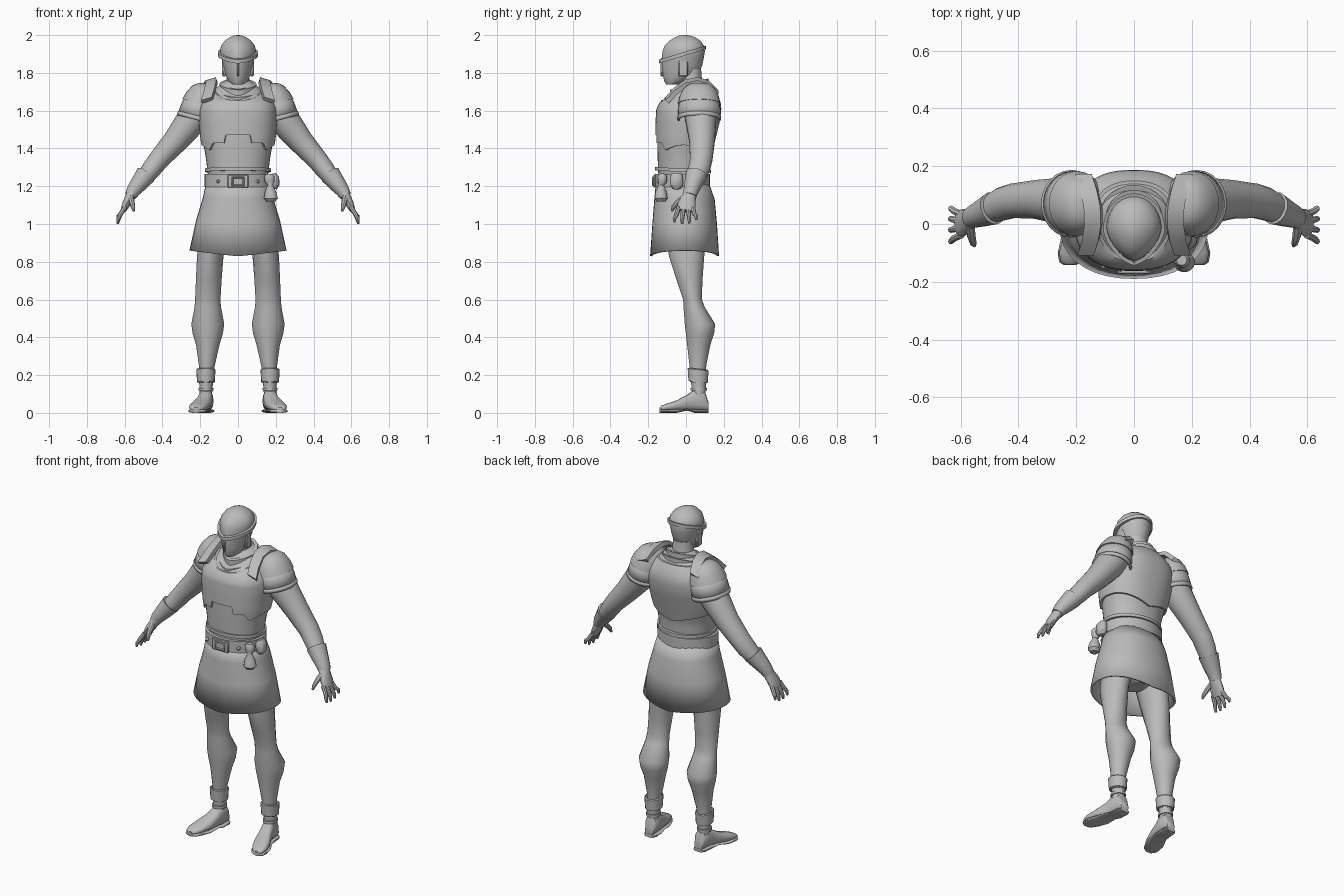
import bpy, bmesh, math
from mathutils import Vector

GREY = bpy.data.materials.new("warm_grey")
GREY.diffuse_color = (0.5, 0.5, 0.5, 1)


def spow(v, e):
    return math.copysign(abs(v) ** e, v)


def finish(name, bm, mirror=False, thick=0):
    bmesh.ops.recalc_face_normals(bm, faces=bm.faces)
    me = bpy.data.meshes.new(name)
    bm.to_mesh(me)
    bm.free()
    me.materials.append(GREY)
    ob = bpy.data.objects.new(name, me)
    bpy.context.collection.objects.link(ob)
    if thick:
        m = ob.modifiers.new("thickness", 'SOLIDIFY')
        m.thickness, m.offset = thick, -1
    if mirror:
        ob.modifiers.new("mirror", 'MIRROR')
    return ob


def loft(name, rings, cap=True, mirror=False, thick=0, loop=False):
    """Skin a list of equally sized point rings."""
    bm = bmesh.new()
    vs = [[bm.verts.new(p) for p in r] for r in rings]
    n = len(vs[0])
    pairs = list(zip(vs, vs[1:])) + ([(vs[-1], vs[0])] if loop else [])
    for a, b in pairs:
        for i in range(n):
            j = (i + 1) % n
            bm.faces.new((a[i], a[j], b[j], b[i]))
    if cap and not loop:
        bm.faces.new(vs[0])
        bm.faces.new(vs[-1])
    return finish(name, bm, mirror, thick)


def ring(z, rx, yf, yb, p=2, pf=None, cx=0, tilt=0, side=0, n=28):
    """Level oval between front yf and back yb; pf shapes the front half."""
    out = []
    for i in range(n):
        t = 2 * math.pi * i / n
        c, s = math.cos(t), math.sin(t)
        e = 2 / (pf if pf and s < 0 else p)
        x = cx + rx * spow(c, e)
        y = (yf + yb) / 2 + (yb - yf) / 2 * spow(s, e)
        out.append(Vector((x, y, z + tilt * y + side * abs(c))))
    return out


def band(name, z, h, rx, yf, yb, th, **k):
    """Closed strap of height h and thickness th."""
    def r(zz, o):
        return ring(zz, rx - o, yf + o, yb - o, **k)
    return loft(name, [r(z, 0), r(z + h, 0), r(z + h, th), r(z, th)], loop=True)


def tube(name, pts, n=14, mirror=True, cap=True, thick=0):
    """Limb through (x, y, z, radius, y_radius) points."""
    rings = []
    for i, q in enumerate(pts):
        a, b = pts[max(i - 1, 0)], pts[min(i + 1, len(pts) - 1)]
        d = (Vector(b[:3]) - Vector(a[:3])).normalized()
        v = (Vector((0, 1, 0)) - d * d.y).normalized()
        u = v.cross(d)
        rings.append([Vector(q[:3]) + u * q[3] * math.cos(2 * math.pi * k / n)
                      + v * q[4] * math.sin(2 * math.pi * k / n) for k in range(n)])
    return loft(name, rings, cap, mirror, thick)


def box(name, c, s, bevel=0.004, mirror=False):
    bm = bmesh.new()
    bmesh.ops.create_cube(bm, size=1)
    for v in bm.verts:
        v.co = Vector(c) + Vector([v.co[i] * s[i] for i in range(3)])
    bmesh.ops.bevel(bm, geom=bm.edges[:], offset=bevel, segments=1, affect='EDGES')
    return finish(name, bm, mirror)


# Torso: z, half width, front, back, squareness
BODY = [(1.2, .15, -.14, .105, 2.2), (1.28, .162, -.148, .115, 2.2), (1.35, .17, -.15, .12, 2.2),
        (1.45, .188, -.152, .145, 2.3), (1.55, .197, -.15, .17, 2.4), (1.61, .195, -.146, .176, 2.5),
        (1.65, .18, -.125, .172, 2.5), (1.69, .15, -.07, .152, 2.3), (1.73, .105, -.04, .125, 2.1),
        (1.76, .062, -.02, .098, 2)]


def body(z, i, off, n):
    z = min(max(z, BODY[0][0]), BODY[-1][0])
    for a, b in zip(BODY, BODY[1:]):
        if z <= b[0]:
            f = (z - a[0]) / (b[0] - a[0])
            rx, yf, yb, p = [a[k] + f * (b[k] - a[k]) for k in range(1, 5)]
            break
    t = 2 * math.pi * i / n
    c, s = spow(math.cos(t), 2 / p), spow(math.sin(t), 2 / p)
    return Vector(((rx + off) * c, (yf + yb) / 2 + ((yb - yf) / 2 + off) * s, z))


loft("torso", [[body(1.2 + .02 * k, i, 0, 40) for i in range(40)] for k in range(29)])

# Breastplate with a stepped lower edge and a neckline dipping in front
N = 112


def lower_edge(i):
    q = body(1.43, i, 0, N)
    a = abs(q.x)
    if q.y > 0:
        return 1.36 + .3 * a
    if a < .065:
        return 1.47
    if a < .125:
        return 1.43
    return 1.43 - (a - .125) * 1.6 if a < .15 else 1.39 + (a - .15) * .8


def plate_ring(u, off):
    out = []
    for i in range(N):
        lo = lower_edge(i)
        hi = 1.71 - .055 * max(0, -math.sin(2 * math.pi * i / N)) ** 3
        out.append(body(lo + u * (hi - lo), i, off, N))
    return out


loft("breastplate", [plate_ring(0, -.004)] + [plate_ring(k / 14, .011) for k in range(15)]
     + [plate_ring(1, -.004)], cap=False)
band("torso_hem", 1.275, .018, .175, -.163, .132, .02, tilt=-.05)
band("scarf_lower", 1.678, .026, .125, -.115, .135, .02, pf=1.5, tilt=.3)
band("scarf_upper", 1.70, .035, .098, -.085, .118, .018, pf=1.6, tilt=.3)

# Neck and head
loft("neck", [ring(1.68, .075, -.035, .1), ring(1.76, .06, -.03, .085), ring(1.82, .058, -.03, .08)])
HEAD = [(1.738, .028, -.105, -.045), (1.755, .05, -.115, .005), (1.79, .066, -.122, .065),
        (1.84, .08, -.128, .086), (1.88, .088, -.128, .094), (1.915, .095, -.124, .1),
        (1.945, .089, -.112, .094), (1.97, .07, -.088, .076), (1.988, .045, -.06, .05),
        (1.997, .022, -.035, .022), (2.0, .006, -.014, .002)]
loft("helmet", [ring(z, rx, f, b, pf=1.65) for z, rx, f, b in HEAD])
band("visor_brim", 1.893, .02, .107, -.143, .106, .03, pf=1.55, tilt=.3)
box("helmet_crest", (0, -.128, 1.83), (.008, .012, .10), .003)
box("cheek_guard", (.074, -.015, 1.835), (.02, .05, .11), .006, True)

# Belt, buckle, studs and pouches
band("belt", 1.197, .068, .178, -.168, .128, .02)
for x, w in ((-.03, .01), (.03, .01)):
    box("buckle_side", (x, -.172, 1.226), (w, .014, .05))
for z in (1.205, 1.247):
    box("buckle_bar", (0, -.172, z), (.07, .014, .01))
box("buckle_plate", (0, -.167, 1.226), (.11, .012, .068))
box("belt_stud", (.105, -.143, 1.226), (.02, .026, .02), .007, True)
tube("flask", [(.165, -.125, 1.265, .018, .018), (.166, -.125, 1.25, .028, .026),
               (.168, -.125, 1.225, .026, .024), (.17, -.13, 1.205, .015, .015),
               (.172, -.132, 1.17, .03, .03), (.174, -.132, 1.135, .037, .035),
               (.174, -.132, 1.118, .022, .022)], mirror=False)
tube("pouch", [(.183, -.05, 1.265, .018, .028), (.19, -.05, 1.245, .028, .036),
               (.192, -.05, 1.205, .028, .036), (.19, -.05, 1.185, .015, .02)], mirror=False)

# Skirt and pelvis
SK = [(1.215, .17, -.16, .122), (1.13, .186, -.168, .152), (1.0, .222, -.178, .164), (.83, .257, -.19, .175)]
loft("skirt", [ring(z, rx, f, b, p=2.2, side=.03 * k / 3, n=36) for k, (z, rx, f, b) in enumerate(SK)],
     cap=False, thick=.012)
loft("pelvis", [ring(1.22, .14, -.12, .1), ring(1.05, .165, -.12, .12), ring(.95, .15, -.1, .11),
                ring(.9, .05, -.05, .07)])

# Legs: z, centre x, half width, front, back
LEG = [(1.08, .095, .085, -.12, .12), (.83, .147, .07, -.092, .098), (.7, .155, .068, -.05, .088),
       (.6, .16, .067, -.016, .085), (.56, .16, .07, -.014, .1), (.47, .16, .087, -.008, .156),
       (.42, .16, .08, -.002, .15), (.36, .16, .062, .005, .13), (.25, .165, .042, .018, .108),
       (.12, .17, .034, .03, .105), (.06, .17, .032, .03, .1)]
loft("leg", [ring(z, w, f, b, cx=c, pf=1.8, n=18) for z, c, w, f, b in LEG], mirror=True)
CUFF = [(.17, .047), (.235, .051), (.24, .046), (.165, .04)]
loft("ankle_cuff", [ring(z, w, .064 - w * 1.1, .064 + w * 1.1, cx=.17, tilt=-.1, n=18) for z, w in CUFF],
     mirror=True)
loft("ankle_strap", [ring(z, .04, .022, .112, cx=.17, n=18) for z in (.118, .133)], mirror=True)

# Shoes turned slightly outwards: y, centre x, half width, height
FOOT = [(.118, .165, .026, .06), (.1, .166, .036, .115), (.045, .17, .037, .125), (.005, .18, .041, .095),
        (-.05, .198, .05, .066), (-.1, .213, .046, .05), (-.13, .22, .034, .038), (-.14, .222, .018, .028)]


def shoe_ring(y, c, w, lo, hi, n=16):
    out = []
    for k in range(n):
        t = 2 * math.pi * k / n
        out.append((c + w * spow(math.cos(t), .7), y, (lo + hi) / 2 + (hi - lo) / 2 * spow(math.sin(t), .8)))
    return out


loft("shoe", [shoe_ring(y, c, w, .012, h) for y, c, w, h in FOOT], mirror=True)
loft("sole", [shoe_ring(y * 1.01, c, w + .005, .012 if -.03 < y < .03 else 0, .02) for y, c, w, h in FOOT],
     mirror=True)

# Arms, glove cuffs and hands
tube("arm", [(.15, .07, 1.66, .06, .08), (.2, .075, 1.61, .085, .09), (.26, .08, 1.53, .08, .08),
             (.335, .085, 1.435, .066, .068), (.42, .08, 1.34, .055, .06), (.455, .07, 1.295, .052, .058),
             (.51, .045, 1.225, .042, .046), (.56, .025, 1.165, .031, .035)], n=18)
tube("glove_cuff", [(.487, .055, 1.262, .055, .058), (.525, .038, 1.213, .046, .048),
                    (.555, .026, 1.175, .037, .04), (.568, .02, 1.15, .031, .036)], thick=.006)
tube("palm", [(.552, .026, 1.18, .03, .034), (.572, .015, 1.14, .026, .038), (.592, .004, 1.105, .022, .048),
              (.608, -.002, 1.07, .014, .045)], n=12)
for k, (y, dz) in enumerate(((-.038, .008), (-.013, 0), (.011, .004), (.034, .022))):
    e = y * 1.6
    tube("finger_%d" % (k + 1), [(.598, y, 1.09, .013, .013), (.622, y * 1.3, 1.052, .012, .012),
                                 (.634, e, 1.02 + dz, .010, .010), (.637, e, 1.0 + dz, .006, .006)], n=8)
tube("thumb", [(.568, -.005, 1.145, .017, .016), (.562, -.045, 1.115, .015, .014),
               (.556, -.066, 1.09, .012, .012), (.552, -.075, 1.068, .006, .006)], n=8)


# Layered shoulder guards on a tilted axis: height, half width, half depth
def guard(name, rows, cap):
    up, out = Vector((-.25, 0, .97)), Vector((.97, 0, .25))
    rings = []
    for h, rx, ry in rows:
        c = Vector((.22, .07, 1.55)) + up * h
        rings.append([c + out * rx * math.cos(a) + Vector((0, ry * math.sin(a), 0))
                      for a in [math.pi * k / 12 for k in range(24)]])
    return loft(name, rings, cap, True, 0 if cap else .01)


guard("shoulder_guard_rim", [(0, .105, .114), (.012, .108, .117), (.024, .104, .114)], False)
guard("shoulder_guard_lower", [(.01, .104, .113), (.06, .1, .112), (.11, .09, .105)], False)
guard("shoulder_guard_upper", [(.09, .1, .113), (.13, .089, .104), (.17, .068, .085), (.193, .04, .055),
                               (.2, .012, .02)], True)

# Straps arching over the shoulders
PATH = [(.165, -.1, 1.655), (.15, -.055, 1.705), (.14, .0, 1.745), (.142, .06, 1.757), (.155, .115, 1.74),
        (.172, .165, 1.69)]
rows = []
for i, q in enumerate(PATH):
    d = (Vector(PATH[min(i + 1, 5)]) - Vector(PATH[max(i - 1, 0)])).normalized()
    s = Vector((.95, 0, -.3))
    m = s.cross(d).normalized()
    rows.append([Vector(q) + s * a * .03 + m * b * .012 for a, b in ((-1, -1), (1, -1), (1, 1), (-1, 1))])
loft("shoulder_strap", rows, mirror=True)

# Smooth shading that keeps hard edges
bpy.ops.object.select_all(action='SELECT')
bpy.context.view_layer.objects.active = bpy.context.scene.objects["torso"]
bpy.ops.object.shade_smooth_by_angle(angle=math.radians(38))
